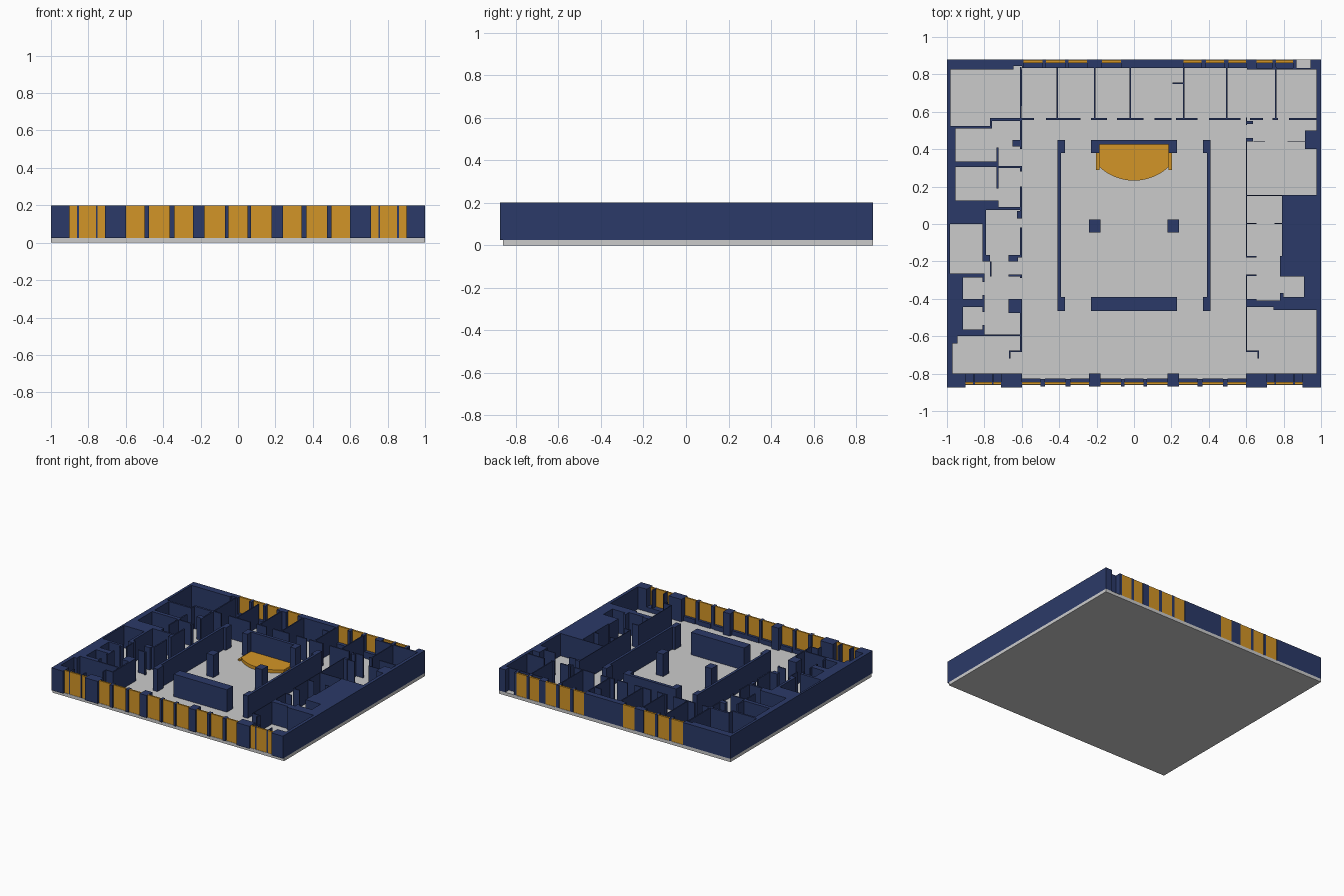
import bpy, bmesh, math

FLOOR, TOP = 0.025, 0.2


def material(name, rgb):
    m = bpy.data.materials.new(name)
    m.diffuse_color = (*rgb, 1)
    return m


BLUE = material("wall_blue", (0.024, 0.042, 0.14))
GOLD = material("window_gold", (0.65, 0.30, 0.02))


def finish(bm, name, mat):
    bmesh.ops.recalc_face_normals(bm, faces=bm.faces[:])
    me = bpy.data.meshes.new(name)
    bm.to_mesh(me)
    bm.free()
    ob = bpy.data.objects.new(name, me)
    bpy.context.collection.objects.link(ob)
    if mat:
        me.materials.append(mat)
    return ob


def extruded(name, pts, z0, z1, mat=None):
    bm = bmesh.new()
    lo = [bm.verts.new((x, y, z0)) for x, y in pts]
    hi = [bm.verts.new((x, y, z1)) for x, y in pts]
    bm.faces.new(lo[::-1])
    bm.faces.new(hi)
    for i in range(len(pts)):
        j = (i + 1) % len(pts)
        bm.faces.new((lo[i], lo[j], hi[j], hi[i]))
    return finish(bm, name, mat)


def box(name, x0, x1, y0, y1, z0, z1, mat=None):
    return extruded(name, [(x0, y0), (x1, y0), (x1, y1), (x0, y1)], z0, z1, mat)


def plan_walls(name, ops):
    """Paint solid / carved rectangles on a plan grid, then extrude the result."""
    xs = sorted({round(v, 3) for _, r in ops for v in r[:2]})
    ys = sorted({round(v, 3) for _, r in ops for v in r[2:]})
    ix, iy = ({v: i for i, v in enumerate(a)} for a in (xs, ys))
    cells = set()
    for solid, r in ops:
        x0, x1, y0, y1 = (round(v, 3) for v in r)
        area = {(i, j) for i in range(ix[x0], ix[x1]) for j in range(iy[y0], iy[y1])}
        cells = cells | area if solid else cells - area
    bm = bmesh.new()
    cache = {}

    def v(i, j, z):
        if (i, j, z) not in cache:
            cache[i, j, z] = bm.verts.new((xs[i], ys[j], z))
        return cache[i, j, z]

    for i, j in cells:
        ring = [(i, j), (i + 1, j), (i + 1, j + 1), (i, j + 1)]
        bm.faces.new([v(*p, TOP) for p in ring])
        bm.faces.new([v(*p, FLOOR) for p in ring[::-1]])
        for k, n in enumerate([(i, j - 1), (i + 1, j), (i, j + 1), (i - 1, j)]):
            if n not in cells:
                a, b = ring[k], ring[(k + 1) % 4]
                bm.faces.new((v(*a, FLOOR), v(*b, FLOOR), v(*b, TOP), v(*a, TOP)))
    bm.normal_update()
    bmesh.ops.dissolve_limit(bm, angle_limit=0.01, verts=bm.verts[:], edges=bm.edges[:])
    return finish(bm, name, BLUE)


def mirrored(rects):
    return rects + [(-b, -a, c, d) for a, b, c, d in rects]


# window spans along the front (right half mirrored) and the back
front_half = [(0.07, 0.18), (0.24, 0.34), (0.365, 0.475), (0.5, 0.6),
              (0.71, 0.75), (0.76, 0.85), (0.86, 0.9)]
front_windows = [(-0.05, 0.05)] + front_half + [(-b, -a) for a, b in front_half]
back_windows = [(-0.59, -0.49), (-0.47, -0.37), (-0.35, -0.25), (-0.17, -0.07), (0.265, 0.36),
                (0.385, 0.48), (0.505, 0.6), (0.655, 0.74), (0.76, 0.85)]

# west wing: solid mass and the rooms carved from it
west_rooms = [
    (-0.98, -0.61, 0.565, 0.825), (-0.98, -0.77, 0.525, 0.565), (-0.645, -0.6, 0.825, 0.845),
    (-0.955, -0.735, 0.335, 0.51), (-0.76, -0.61, 0.41, 0.55), (-0.725, -0.6, 0.31, 0.4),
    (-0.725, -0.61, 0.31, 0.42), (-0.955, -0.735, 0.125, 0.305), (-0.725, -0.61, 0.09, 0.3),
    (-0.78, -0.725, 0.125, 0.19), (-0.79, -0.61, -0.165, 0.075), (-0.985, -0.81, -0.265, 0),
    (-0.81, -0.77, -0.265, -0.2), (-0.8, -0.61, -0.59, -0.2), (-0.915, -0.81, -0.4, -0.285),
    (-0.915, -0.81, -0.565, -0.445), (-0.97, -0.61, -0.8, -0.6), (-0.77, -0.67, -0.2, -0.165),
    (-0.62, -0.6, 0.565, 0.63), (-0.62, -0.6, 0.2, 0.28), (-0.62, -0.6, -0.02, 0.07),
    (-0.62, -0.6, -0.27, -0.18), (-0.62, -0.6, -0.4, -0.29), (-0.62, -0.6, -0.8, -0.685),
    (-0.81, -0.8, -0.38, -0.31), (-0.81, -0.8, -0.54, -0.47)]
west_walls = [
    (-0.735, -0.725, 0.2, 0.41), (-0.65, -0.6, 0.415, 0.45), (-0.625, -0.6, 0.03, 0.07),
    (-0.67, -0.6, -0.475, -0.4), (-0.67, -0.6, -0.28, -0.27), (-0.77, -0.762, -0.28, -0.2),
    (-0.668, -0.6, -0.685, -0.677), (-0.668, -0.66, -0.72, -0.677), (-0.97, -0.945, -0.64, -0.6)]

# east wing
east_rooms = [
    (0.605, 0.975, 0.445, 0.825), (0.605, 0.975, 0.155, 0.44), (0.605, 0.79, 0.005, 0.15),
    (0.605, 0.79, -0.17, 0), (0.655, 0.78, -0.41, -0.17), (0.605, 0.655, -0.27, -0.178),
    (0.605, 0.655, -0.4, -0.278), (0.8, 0.91, -0.39, -0.28), (0.78, 0.8, -0.37, -0.28),
    (0.605, 0.975, -0.8, -0.46), (0.605, 0.745, -0.46, -0.445), (0.745, 0.89, -0.46, -0.45),
    (0.6, 0.605, 0.445, 0.53), (0.6, 0.605, -0.27, -0.18), (0.6, 0.605, -0.8, -0.685),
    (0.655, 0.75, -0.01, 0.01), (0.605, 0.64, 0.43, 0.45), (0.7, 0.82, 0.43, 0.45),
    (0.6, 0.605, 0.57, 0.88)]
east_walls = [
    (0.915, 1, 0.4, 0.5), (0.6, 0.635, 0.44, 0.46), (0.6, 0.635, 0.535, 0.55),
    (0.6, 0.668, -0.685, -0.677), (0.66, 0.668, -0.72, -0.677), (0.745, 0.89, -0.46, -0.435)]

# row of rooms along the back: cross partitions and the broken corridor wall
back_partitions = [(x - 0.004, x + 0.004, 0.565, 0.84)
                   for x in (-0.605, -0.41, -0.21, -0.02, 0.265, 0.497, 0.758)]
corridor_wall = [(a, b, 0.557, 0.567) for a, b in (
    (-0.77, -0.535), (-0.47, -0.285), (-0.23, -0.145), (-0.09, 0.05), (0.11, 0.2),
    (0.225, 0.34), (0.4, 0.57), (0.62, 0.69), (0.74, 0.77), (0.83, 0.975))]
back_wall = [(-0.6, 1, 0.835, 0.88), (0.205, 0.265, 0.748, 0.756)]
back_openings = [(a, b, 0.835, 0.88) for a, b in back_windows + [(0.87, 0.945)]]

# central hall: long side walls, pillars, front counter and stage backing
hall = mirrored([(0.39, 0.41, -0.465, 0.45), (0.37, 0.41, -0.465, -0.39), (0.37, 0.41, 0.38, 0.45),
                 (0.18, 0.24, -0.045, 0.025), (0.185, 0.23, 0.38, 0.45), (0.18, 0.24, -0.87, -0.8),
                 (0.6, 0.67, -0.87, -0.8)])
hall += [(-0.23, 0.23, -0.465, -0.39), (-0.23, 0.23, 0.425, 0.45)]

# front piers and slim mullions, outer corners
front_piers = mirrored([(0.05, 0.07, -0.87, -0.83), (0.18, 0.24, -0.87, -0.83),
                        (0.34, 0.365, -0.87, -0.83), (0.475, 0.5, -0.87, -0.83),
                        (0.6, 0.71, -0.875, -0.8), (0.75, 0.76, -0.86, -0.8),
                        (0.85, 0.86, -0.86, -0.8), (0.9, 1, -0.875, -0.8)])

ops = [(True, (-1, -0.6, -0.8, 0.88)), (True, (0.6, 1, -0.8, 0.88))]
ops += [(False, r) for r in west_rooms + east_rooms]
ops += [(True, r) for r in west_walls + east_walls + back_wall]
ops += [(False, r) for r in back_openings]
ops += [(True, r) for r in back_partitions + corridor_wall + hall + front_piers]
plan_walls("walls", ops)

# floor slab
box("floor", -1, 1, -0.86, 0.88, 0, FLOOR)

# windows with low sills inside them
for i, (a, b) in enumerate(front_windows):
    box(f"front_window_{i}", a, b, -0.857, -0.845, FLOOR, TOP, GOLD)
    inner = -0.8 if abs(a + b) > 1.3 else -0.825
    box(f"front_sill_{i}", a, b, -0.845, inner, FLOOR, 0.06, BLUE)
for i, (a, b) in enumerate(back_windows):
    box(f"back_window_{i}", a, b, 0.862, 0.877, FLOOR, TOP, GOLD)
    box(f"back_sill_{i}", a, b, 0.835, 0.862, FLOOR, 0.075, BLUE)

# low stage with a bowed front, and a step on each side
half, side_y, front_y = 0.185, 0.305, 0.232
sag = side_y - front_y
radius = (half ** 2 + sag ** 2) / (2 * sag)
sweep = math.asin(half / radius)
arc = [(radius * math.sin(t), front_y + radius * (1 - math.cos(t)))
       for t in (sweep * (k / 12 - 1) for k in range(25))]
extruded("stage", arc + [(half, 0.425), (-half, 0.425)], FLOOR, 0.05, GOLD)
for s, side in ((-1, "left"), (1, "right")):
    a, b = sorted((s * half, s * 0.202))
    box(f"stage_step_{side}", a, b, 0.29, 0.38, FLOOR, 0.038, GOLD)
